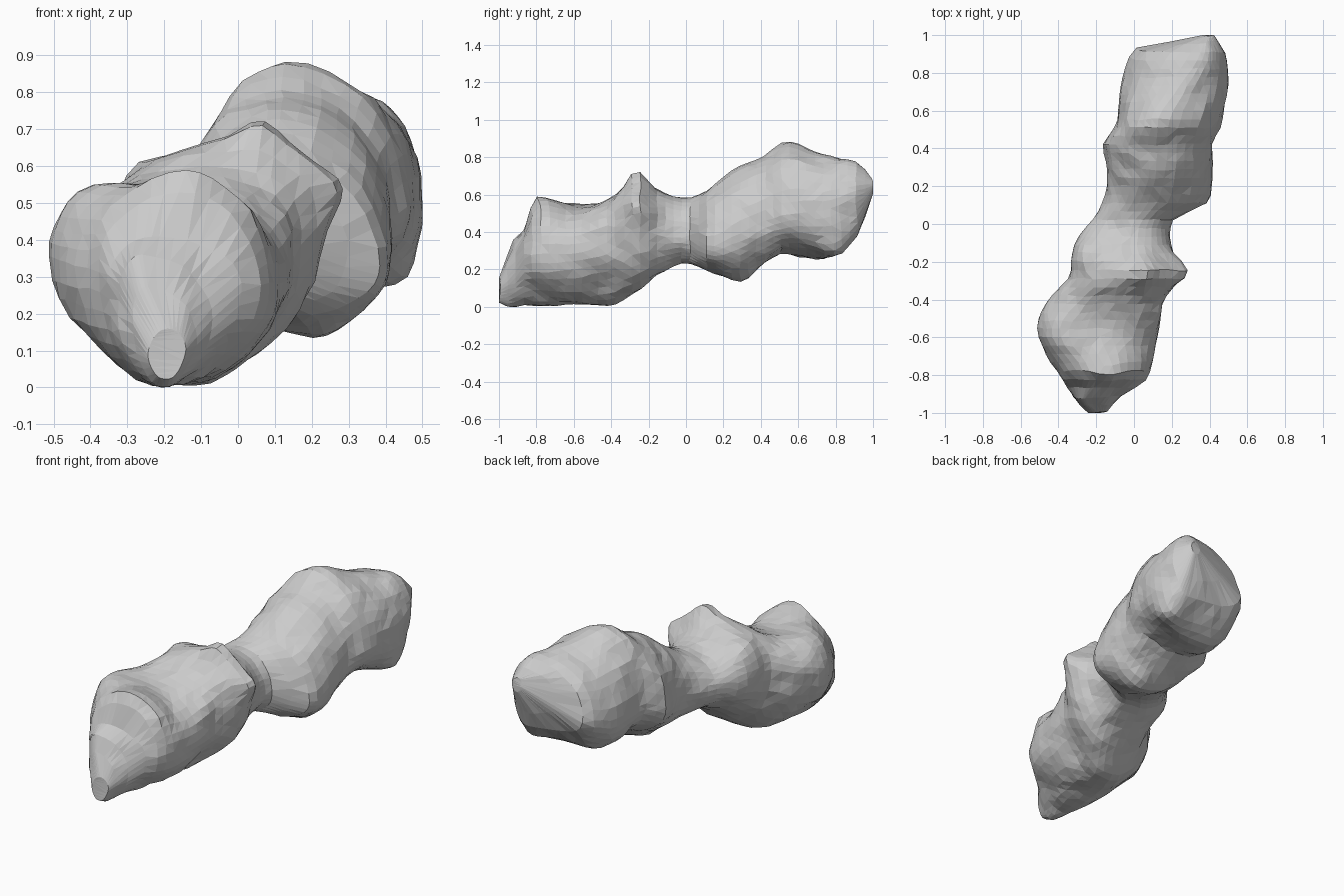
import bpy, bmesh, math
from mathutils import Vector, noise

if "Cube" in bpy.data.objects:
    bpy.data.objects.remove(bpy.data.objects["Cube"])

# Cross-sections along the body:
# y, x left, x right, z bottom, z top, x of top, x of bottom, z of left, z of right
SECTIONS = [
    (-1.0, -.24, -.14, .03, .17, -.19, -.21, .11, .11),
    (-.93, -.31, -.09, .01, .33, -.26, -.21, .22, .17),
    (-.86, -.36, .02, .02, .43, -.20, -.21, .30, .27),
    (-.79, -.40, .08, .01, .59, -.14, -.20, .33, .29),
    (-.57, -.51, .13, .02, .55, -.25, -.16, .36, .30),
    (-.42, -.46, .15, .015, .58, -.15, -.12, .40, .35),
    (-.26, -.34, .24, .09, .69, .04, -.02, .45, .50),
    (-.12, -.32, .20, .20, .62, -.02, .02, .45, .42),
    (0.0, -.24, .19, .245, .585, .00, .06, .42, .40),
    (.13, -.16, .40, .20, .65, .08, .17, .42, .33),
    (.28, -.14, .415, .16, .755, .12, .20, .45, .40),
    (.42, -.165, .42, .245, .81, .12, .20, .45, .47),
    (.53, -.09, .46, .31, .89, .13, .20, .50, .50),
    (.75, -.05, .50, .28, .815, .25, .30, .50, .53),
    (.88, .00, .485, .36, .795, .34, .36, .55, .58),
    (1.0, .36, .42, .61, .69, .39, .39, .65, .65),
]
# Local knobs, shoulders and flattened flanks: centre, pull, radius
BUMPS = [
    ((.06, -.26, .69), (0, 0, .045), .07),
    ((.24, -.26, .54), (.05, 0, .01), .08),
    ((.20, .28, .17), (0, 0, -.02), .08),
    ((.46, .80, .33), (.03, .02, -.04), .10),
    ((-.14, -.79, .59), (0, -.02, .01), .08),
    ((-.27, -.92, .33), (0, -.02, .02), .05),
    ((-.42, -.57, .50), (-.02, 0, .035), .12),
    ((-.25, -.16, .56), (-.02, 0, .035), .09),
    ((.09, -.44, .12), (-.02, 0, .025), .12),
    ((-.02, -.80, .08), (-.02, 0, .025), .10),
    ((-.41, -.57, .12), (.015, 0, .02), .12),
    ((.08, -.46, .50), (.03, 0, .03), .13),
    ((.07, .68, .36), (-.04, 0, -.05), .18),
    ((.05, .90, .50), (-.02, .02, -.03), .12),
]
RINGS, SEGS = 46, 36


def slope(i, k):
    """Overshoot-free tangent of column k at section i."""
    def d(a):
        p, q = SECTIONS[a], SECTIONS[a + 1]
        return (q[k] - p[k]) / (q[0] - p[0])
    if i == 0:
        return d(0)
    if i == len(SECTIONS) - 1:
        return d(i - 1)
    a, b = d(i - 1), d(i)
    return 0 if a * b <= 0 else 2 * a * b / (a + b)


def section_at(y):
    i = 0
    while i < len(SECTIONS) - 2 and y > SECTIONS[i + 1][0]:
        i += 1
    p, q = SECTIONS[i], SECTIONS[i + 1]
    h = q[0] - p[0]
    t = (y - p[0]) / h
    if i == len(SECTIONS) - 2:      # rounded back end
        t = t ** 1.25
    return [(2*t**3 - 3*t*t + 1) * p[k] + (t**3 - 2*t*t + t) * h * slope(i, k)
            + (3*t*t - 2*t**3) * q[k] + (t**3 - t*t) * h * slope(i + 1, k)
            for k in range(1, 9)]


def ring_point(y, s, a):
    """Four quarter-ellipses joining the extreme points of a section."""
    xl, xr, zb, zt, xt, xb, zl, zr = s
    c, n = math.cos(a), math.sin(a)
    side, zs = (xr, zr) if c >= 0 else (xl, zl)
    tip, ztip = (xt, zt) if n >= 0 else (xb, zb)
    p = Vector((tip + (side - tip) * abs(c), y, zs + (ztip - zs) * abs(n)))
    q = p.copy()
    for centre, pull, r in BUMPS:
        q += Vector(pull) * math.exp(-((p - Vector(centre)).length / r) ** 2)
    q += noise.noise_vector(p * 11) * 0.012
    q.z = max(q.z, 0)
    q.y = max(-1, min(1, q.y))
    return q


# Rocky two-lobed body
bm = bmesh.new()
rings = []
for j in range(RINGS):
    y = -1 + 2 * j / (RINGS - 1)
    s = section_at(y)
    rings.append([bm.verts.new(ring_point(y, s, math.tau * i / SEGS)) for i in range(SEGS)])
for r0, r1 in zip(rings, rings[1:]):
    for i in range(SEGS):
        k = (i + 1) % SEGS
        bm.faces.new((r0[i], r0[k], r1[k], r1[i]))
bm.faces.new(rings[0])
bm.faces.new(rings[-1])
bmesh.ops.recalc_face_normals(bm, faces=bm.faces[:])
bmesh.ops.triangulate(bm, faces=bm.faces[:])
low = min(v.co.z for v in bm.verts)
bmesh.ops.translate(bm, verts=bm.verts[:], vec=(0, 0, -low))
mesh = bpy.data.meshes.new("asteroid_body")
bm.to_mesh(mesh)
bm.free()
bpy.context.collection.objects.link(bpy.data.objects.new("asteroid_body", mesh))
